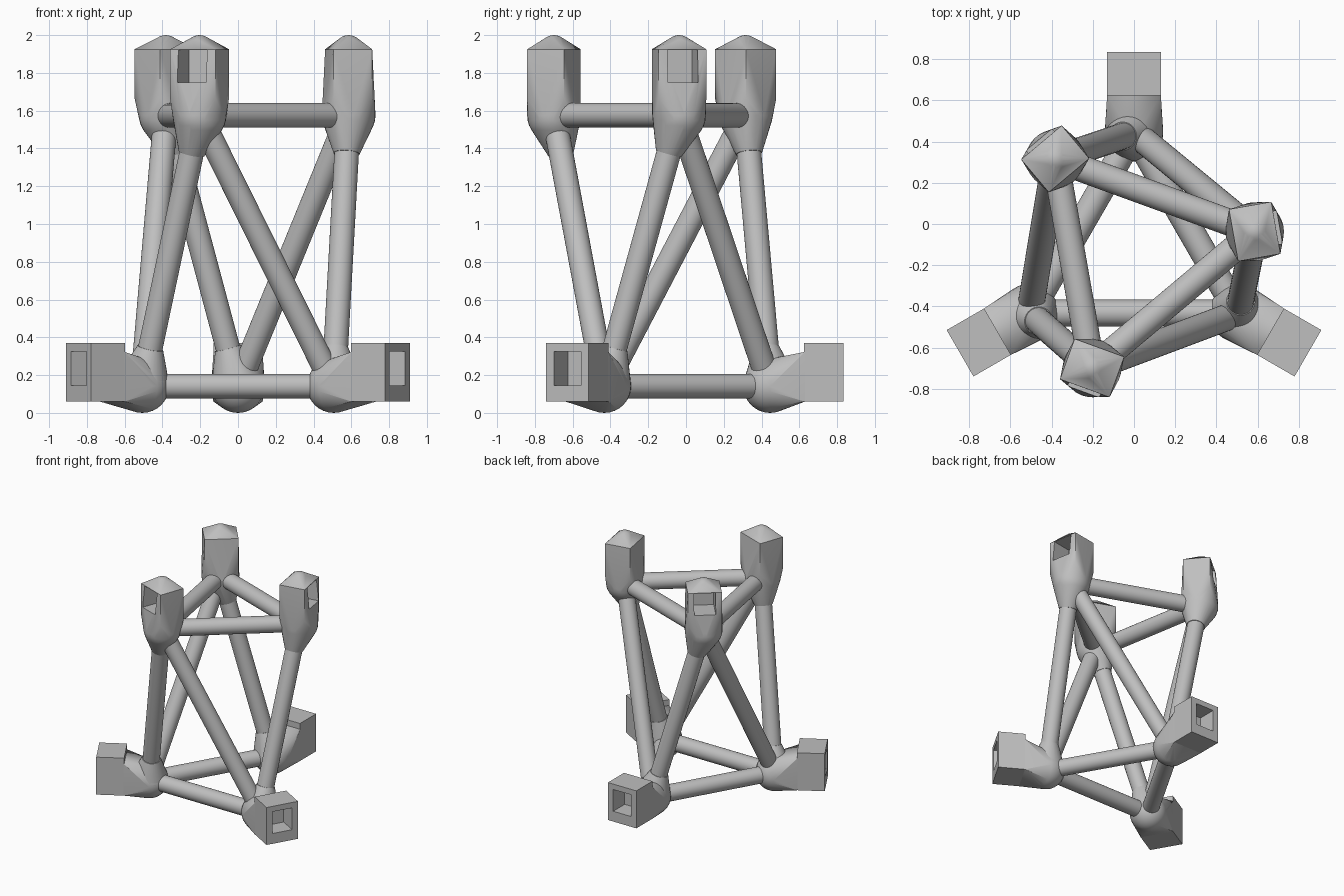
import bpy, bmesh, math
from mathutils import Matrix, Vector

if "Cube" in bpy.data.objects:
    bpy.data.objects.remove(bpy.data.objects["Cube"])

grey = bpy.data.materials.new("plain grey")
grey.use_nodes = True
COLOUR = (0.52, 0.52, 0.52, 1)
grey.diffuse_color = COLOUR
grey.node_tree.nodes["Principled BSDF"].inputs["Base Color"].default_value = COLOUR

CENTRE_Y = -0.14
TUBE_R, BALL_R = 0.065, 0.142
LOW_Z, HIGH_Z = 0.142, 1.575
LOW_R, HIGH_R = 0.585, 0.595


def frame(angle):
    """Axes at the tower's centre line, with local x pointing outward."""
    return Matrix.Translation((0, CENTRE_Y, 0)) @ Matrix.Rotation(math.radians(angle), 4, 'Z')


def add_object(name, bm):
    bmesh.ops.recalc_face_normals(bm, faces=bm.faces)
    mesh = bpy.data.meshes.new(name)
    bm.to_mesh(mesh)
    bm.free()
    mesh.materials.append(grey)
    obj = bpy.data.objects.new(name, mesh)
    bpy.context.collection.objects.link(obj)
    return obj


def activate(obj):
    bpy.ops.object.select_all(action='DESELECT')
    obj.select_set(True)
    bpy.context.view_layer.objects.active = obj


def smooth(obj):
    activate(obj)
    bpy.ops.object.shade_smooth_by_angle(angle=math.radians(30))


def box_points(x, y, z):
    return [Vector((a, b, c)) for a in x for b in y for c in z]


def ball_points(centre, radius):
    bm = bmesh.new()
    bmesh.ops.create_uvsphere(bm, u_segments=32, v_segments=16, radius=radius)
    points = [v.co + centre for v in bm.verts]
    bm.free()
    return points


def ring_points(start, end, distance, radius):
    """Circle around the line from start to end, at a distance along it."""
    axis = (end - start).normalized()
    turn = axis.to_track_quat('Z', 'Y')
    return [start + axis * distance + turn @ Vector((radius * math.cos(a), radius * math.sin(a), 0))
            for a in (math.tau * i / 32 for i in range(32))]


def hull(name, points):
    bm = bmesh.new()
    for p in points:
        bm.verts.new(p)
    bmesh.ops.convex_hull(bm, input=bm.verts)
    bmesh.ops.delete(bm, geom=[v for v in bm.verts if not v.link_faces], context='VERTS')
    return add_object(name, bm)


def tube(name, start, end):
    length = (end - start).length
    obj = hull(name, ring_points(start, end, 0, TUBE_R) + ring_points(start, end, length, TUBE_R))
    smooth(obj)


def cut_socket(obj, points):
    cutter = hull("socket_cutter", points)
    cutter.hide_render = True
    mod = obj.modifiers.new("socket", 'BOOLEAN')
    mod.operation = 'DIFFERENCE'
    mod.solver = 'EXACT'
    mod.object = cutter
    activate(obj)
    bpy.ops.object.modifier_apply(modifier=mod.name)
    bpy.data.objects.remove(cutter)


SIDES = ("right", "left", "back")
low_angles, high_angles = (210, 330, 90), (250, 10, 130)
low = [frame(a) @ Vector((LOW_R, 0, LOW_Z)) for a in low_angles]
high = [frame(a) @ Vector((HIGH_R, 0, HIGH_Z)) for a in high_angles]

for i, side in enumerate(SIDES):
    nxt = (i + 1) % 3
    # Struts: bottom ring, top ring, upright and diagonal
    tube(f"bottom_strut_{side}", low[i], low[nxt])
    tube(f"top_strut_{side}", high[i], high[nxt])
    tube(f"upright_strut_{side}", low[i], high[i])
    tube(f"diagonal_strut_{side}", high[i], low[nxt])

    # Top head: upright block blended into a ball, a collar and a rounded cap
    at = frame(high_angles[i])
    block = box_points((HIGH_R - 0.104, HIGH_R + 0.104), (-0.128, 0.128), (1.665, 1.925))
    cap = ball_points(at @ Vector((HIGH_R, 0, 1.925)), 0.075)
    head = hull(f"top_head_{side}", [at @ p for p in block] + cap
                + ball_points(high[i], BALL_R)
                + ring_points(high[i], low[i], 0.21, TUBE_R + 0.004))
    cut_socket(head, [at @ p for p in box_points(
        (HIGH_R - 0.06, HIGH_R + 0.2), (-0.081, 0.081), (1.75, 1.921))])
    smooth(head)

    # Foot: ball blended outward to the block, and upward to a collar
    at = frame(low_angles[i])
    face = box_points((0.765, 0.77), (-0.13, 0.13), (0.06, 0.322))
    smooth(hull(f"foot_neck_{side}", [at @ p for p in face] + ball_points(low[i], BALL_R)))
    smooth(hull(f"foot_collar_{side}", ball_points(low[i], BALL_R)
                + ring_points(low[i], high[i], 0.21, TUBE_R + 0.004)))

    # Foot block with an outward square socket
    foot = hull(f"foot_block_{side}", [at @ p for p in box_points(
        (0.765, 0.975), (-0.13, 0.13), (0.06, 0.37))])
    cut_socket(foot, [at @ p for p in box_points(
        (0.825, 1.1), (-0.082, 0.082), (0.145, 0.325))])
